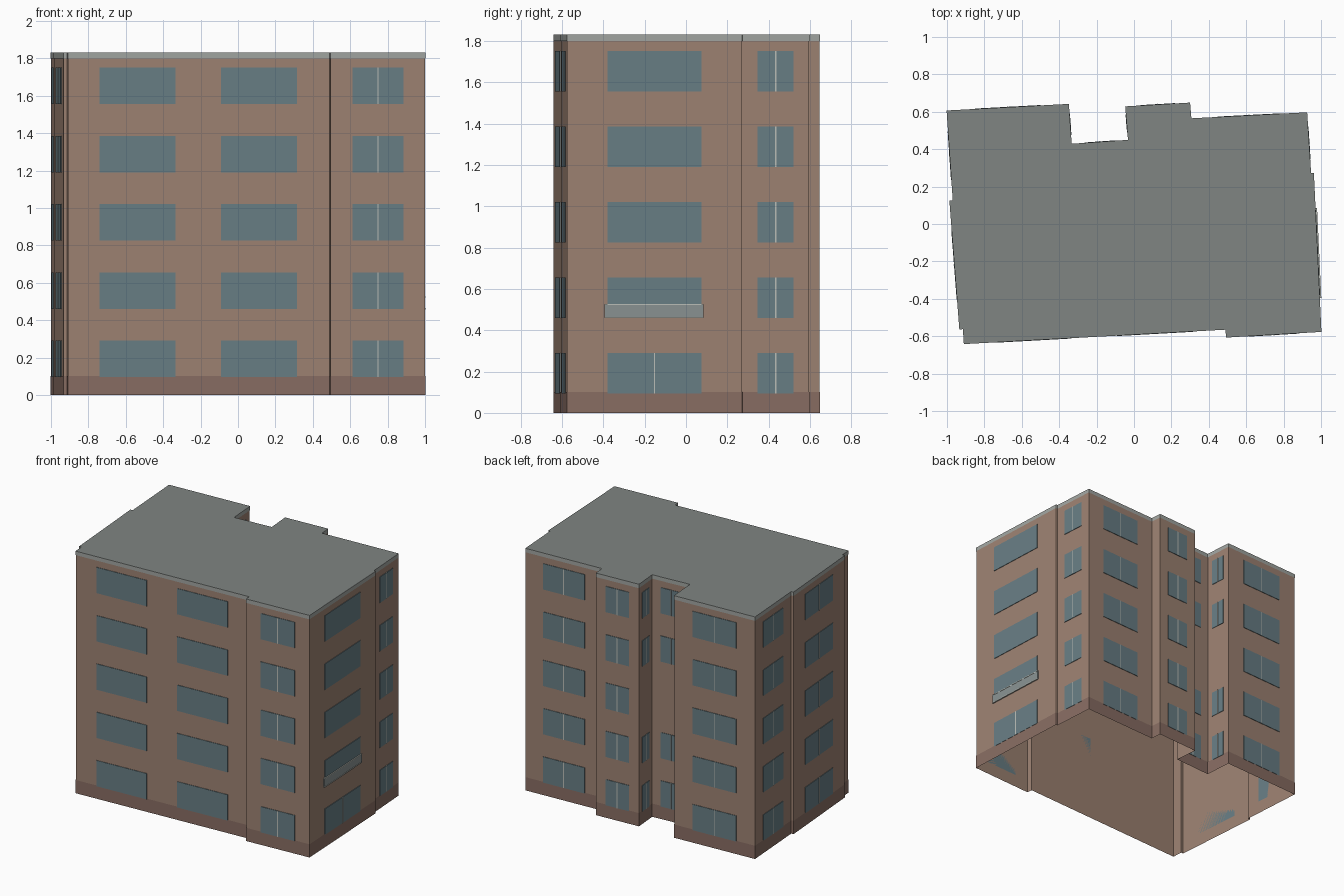
import bpy, bmesh
from mathutils import Vector, Matrix

if "Cube" in bpy.data.objects:
    bpy.data.objects.remove(bpy.data.objects["Cube"])

H = 1.83
# Footprint, counter-clockwise from the front left corner
FOOT = [Vector(p) for p in (
    (-.908, -.64), (.49, -.563), (.495, -.605), (1, -.575), (.96, .27), (.945, .272),
    (.924, .595), (.305, .563), (.298, .647), (-.045, .627), (-.03, .448), (-.335, .427),
    (-.35, .64), (-1, .605), (-.967, .125), (-.985, .123), (-.932, -.562), (-.913, -.56))]
N = len(FOOT)


def material(name, rgb):
    m = bpy.data.materials.new(name)
    m.diffuse_color = (*rgb, 1)
    m.use_nodes = True
    m.node_tree.nodes["Principled BSDF"].inputs["Base Color"].default_value = m.diffuse_color
    return m


BRICK = material("brick", (.34, .225, .17))
PLINTH = material("plinth", (.25, .155, .125))
GLASS = material("glass", (.14, .21, .235))
ROOF = material("roof", (.215, .235, .225))
COPING = material("coping", (.36, .38, .36))
FRAME = material("frame", (.5, .52, .48))
RAIL = material("balcony panel", (.25, .29, .29))


def finish(name, bm, mat):
    me = bpy.data.meshes.new(name)
    bm.to_mesh(me)
    bm.free()
    me.materials.append(mat)
    ob = bpy.data.objects.new(name, me)
    bpy.context.collection.objects.link(ob)


def outline(off):
    """Footprint grown outward with mitred corners."""
    pts = []
    for i, p in enumerate(FOOT):
        a = (p - FOOT[i - 1]).normalized()
        b = (FOOT[(i + 1) % N] - p).normalized()
        na, nb = Vector((a.y, -a.x)), Vector((b.y, -b.x))
        pts.append(p + (na + nb) * off / (1 + na.dot(nb)))
    return pts


def band(name, off, z0, z1, mat):
    """Open strip that runs around the building."""
    bm = bmesh.new()
    lo, hi = ([bm.verts.new((p.x, p.y, z)) for p in outline(off)] for z in (z0, z1))
    for i in range(N):
        j = (i + 1) % N
        bm.faces.new((lo[i], lo[j], hi[j], hi[i]))
    finish(name, bm, mat)


def panel(bm, wall, s0, s1, z0, z1, out):
    """Thin slab on a wall, s = fraction along it, out = how far it stands off."""
    p, q = FOOT[wall], FOOT[(wall + 1) % N]
    d = (q - p).normalized()
    c = p.lerp(q, (s0 + s1) / 2) + Vector((d.y, -d.x)) * out / 2
    rot = Matrix(((d.x, -d.y, 0), (d.y, d.x, 0), (0, 0, 1))).to_4x4()
    size = Matrix.Diagonal(((q - p).length * (s1 - s0), out, z1 - z0, 1))
    bmesh.ops.create_cube(bm, size=1, matrix=Matrix.Translation((c.x, c.y, (z0 + z1) / 2)) @ rot @ size)


# Shell open at the bottom, plinth and roof edge
band("walls", 0, 0, H, BRICK)
band("plinth", .002, 0, .1, PLINTH)
band("roof_edge", .002, 1.8, H, COPING)
bm = bmesh.new()
bm.faces.new([bm.verts.new((p.x, p.y, H)) for p in outline(.002)])
finish("roof", bm, ROOF)

# Windows: wall index -> spans along the wall
spans = {w: [(.23, .77)] for w in (2, 3, 5, 6, 8, 9, 10, 11, 12, 13, 15)}
spans[0] = [(.12, .41), (.585, .875)]
NOTCH = (9, 10, 11)
glass, bars = bmesh.new(), bmesh.new()
for wall, openings in spans.items():
    length = (FOOT[(wall + 1) % N] - FOOT[wall]).length
    for floor in range(5):
        if wall in NOTCH and floor == 2:
            continue
        z = .095 + .365 * floor
        for s0, s1 in openings:
            panel(glass, wall, s0, s1, z, z + .195, .004)
            if wall == 0 or (wall == 3 and floor > 0):
                continue
            mid, half = (s0 + s1) / 2, .003 / length
            panel(bars, wall, mid - half, mid + half, z, z + .195, .006)
finish("windows", glass, GLASS)

# Shallow balcony railing on the right side, first floor
bm = bmesh.new()
panel(bm, 3, .213, .78, .46, .525, .008)
finish("balcony_panel", bm, RAIL)
for z in (.458, .521):
    panel(bars, 3, .213, .78, z, z + .006, .01)
finish("mullions_and_rails", bars, FRAME)
